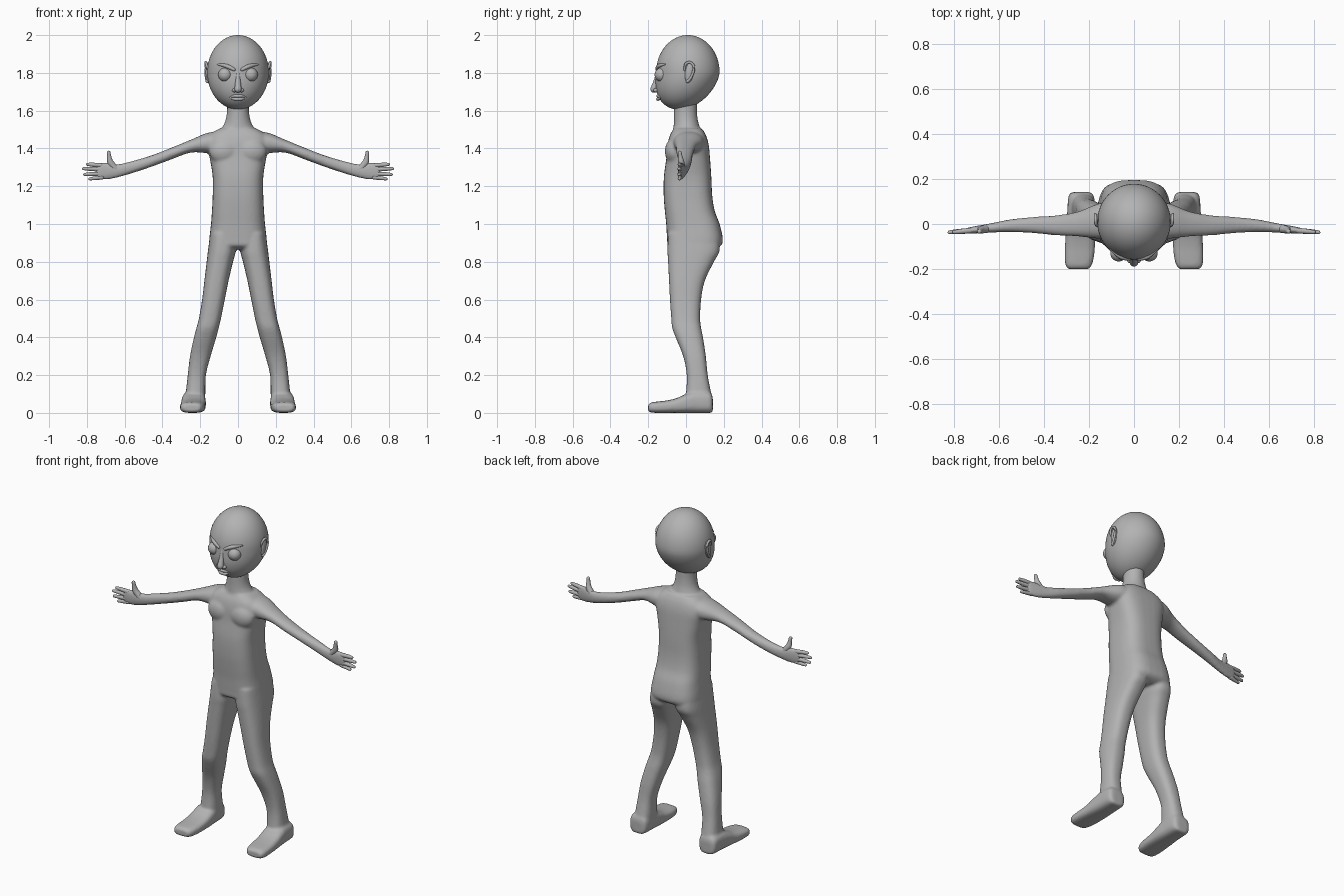
import bpy, bmesh, math
from mathutils import Vector, Matrix

if "Cube" in bpy.data.objects:
    bpy.data.objects.remove(bpy.data.objects["Cube"])

skin = bpy.data.materials.new("plain grey")
skin.diffuse_color = (0.45, 0.45, 0.45, 1)
skin.use_nodes = True
skin.node_tree.nodes["Principled BSDF"].inputs["Base Color"].default_value = skin.diffuse_color


def spline(rows, steps=5):
    """Catmull-Rom interpolation through rows of numbers."""
    out = []
    for i in range(len(rows) - 1):
        p0, p1 = rows[max(i - 1, 0)], rows[i]
        p2, p3 = rows[i + 1], rows[min(i + 2, len(rows) - 1)]
        for k in range(steps):
            t = k / steps
            out.append([0.5 * (2 * b + (c - a) * t + (2 * a - 5 * b + 4 * c - d) * t * t
                               + (3 * b - a - 3 * c + d) * t ** 3)
                        for a, b, c, d in zip(p0, p1, p2, p3)])
    out.append(list(rows[-1]))
    return out


def bridge(bm, rings):
    """Skin a list of point rings and cap both ends."""
    vs = [[bm.verts.new(p) for p in r] for r in rings]
    n = len(vs[0])
    for a, b in zip(vs, vs[1:]):
        for i in range(n):
            j = (i + 1) % n
            bm.faces.new((a[i], a[j], b[j], b[i]))
    bm.faces.new(vs[0][::-1])
    bm.faces.new(vs[-1])


def loft(bm, rows, axis, power=2.0, mirror=1, n=36):
    """Rows are (position on axis, a0, a1, b0, b1); each section is a superellipse."""
    rings = []
    for t, a0, a1, b0, b1 in spline(rows):
        ring = []
        for i in range(n):
            w = 2 * math.pi * i / n
            c, s = math.cos(w), math.sin(w)
            a = (a0 + a1) / 2 + (a1 - a0) / 2 * math.copysign(abs(c) ** (2 / power), c)
            b = (b0 + b1) / 2 + (b1 - b0) / 2 * math.copysign(abs(s) ** (2 / power), s)
            x, y, z = {'X': (t, a, b), 'Y': (a, t, b), 'Z': (a, b, t)}[axis]
            ring.append((x * mirror, y, z))
        rings.append(ring)
    bridge(bm, rings)


def tube(bm, rows, mirror=1, n=14):
    """Round-ended tapered tube through rows of (x, y, z, radius)."""
    rows = spline(rows, 4)
    pts = [Vector(r[:3]) for r in rows]
    rad = [r[3] for r in rows]
    d0, d1 = (pts[0] - pts[1]).normalized(), (pts[-1] - pts[-2]).normalized()
    caps = [math.radians(a) for a in (25, 50, 70, 85)]
    head = [(pts[0] + d0 * rad[0] * math.sin(a), rad[0] * math.cos(a)) for a in caps[::-1]]
    tail = [(pts[-1] + d1 * rad[-1] * math.sin(a), rad[-1] * math.cos(a)) for a in caps]
    path = head + list(zip(pts, rad)) + tail
    rings = []
    for i, (p, r) in enumerate(path):
        d = path[min(i + 1, len(path) - 1)][0] - path[max(i - 1, 0)][0]
        q = d.to_track_quat('Z', 'Y')
        ring = [p + q @ Vector((r * math.cos(2 * math.pi * k / n),
                                r * math.sin(2 * math.pi * k / n), 0)) for k in range(n)]
        rings.append([(v.x * mirror, v.y, v.z) for v in ring])
    bridge(bm, rings)


def ball(bm, centre, size, tilt=0.0, seg=32):
    m = Matrix.Translation(centre) @ Matrix.Rotation(tilt, 4, 'X') @ Matrix.Diagonal((*size, 1))
    return bmesh.ops.create_uvsphere(bm, u_segments=seg, v_segments=seg // 2,
                                     radius=1, matrix=m)['verts']


def finish(bm, name):
    bmesh.ops.recalc_face_normals(bm, faces=bm.faces)
    for f in bm.faces:
        f.smooth = True
    me = bpy.data.meshes.new(name)
    bm.to_mesh(me)
    bm.free()
    me.materials.append(skin)
    ob = bpy.data.objects.new(name, me)
    bpy.context.collection.objects.link(ob)
    return ob


# Body: overlapping lofts fused into one smooth skin
body = bmesh.new()
torso = [(.865, .13, -.06, .15), (.885, .15, -.095, .185), (.92, .152, -.1, .195),
         (1.0, .143, -.105, .178), (1.07, .138, -.112, .152), (1.15, .134, -.118, .139),
         (1.25, .134, -.117, .134), (1.35, .15, -.104, .127), (1.42, .165, -.098, .12),
         (1.47, .15, -.085, .106), (1.505, .1, -.065, .085)]
loft(body, [(z, -w, w, f, b) for z, w, f, b in torso], 'Z', 3.0)
neck = [(1.46, .12, -.07, .08), (1.515, .082, -.066, .072), (1.55, .066, -.064, .063),
        (1.6, .058, -.064, .058), (1.67, .058, -.064, .058)]
loft(body, [(z, -w, w, f, b) for z, w, f, b in neck], 'Z')

leg = [(.95, .012, .147, -.095, .17), (.86, .012, .159, -.098, .178), (.8, .026, .166, -.095, .148),
       (.7, .05, .178, -.09, .1), (.6, .07, .19, -.085, .08), (.5, .09, .207, -.078, .075),
       (.45, .102, .22, -.073, .08), (.4, .115, .233, -.055, .09), (.3, .145, .254, -.015, .105),
       (.2, .17, .266, .004, .115), (.1, .173, .277, .0, .133), (.03, .176, .285, -.005, .138)]
foot = [(.142, .2, .27, .0, .08), (.125, .178, .29, .0, .11), (.05, .172, .296, .0, .115),
        (0, .17, .3, .0, .1), (-.05, .171, .303, .0, .078), (-.1, .173, .306, .0, .066),
        (-.15, .178, .307, .0, .06), (-.185, .188, .303, .002, .055), (-.2, .2, .29, .008, .045)]
arm = [(.09, -.07, .1, 1.37, 1.49), (.16, -.065, .09, 1.375, 1.483), (.25, -.055, .055, 1.378, 1.446),
       (.35, -.05, .038, 1.343, 1.405), (.45, -.04, .031, 1.306, 1.366), (.55, -.036, .02, 1.272, 1.336),
       (.63, -.038, .004, 1.248, 1.318), (.69, -.041, -.007, 1.235, 1.325),
       (.735, -.043, -.016, 1.235, 1.324), (.752, -.04, -.022, 1.245, 1.315)]
for s in (1, -1):
    loft(body, leg, 'Z', 2.6, s)
    loft(body, foot, 'Y', 3.0, s)
    loft(body, arm, 'X', 2.2, s)
    ball(body, (s * .072, -.062, 1.385), (.08, .05, .07))      # chest muscle
ob = finish(body, "body")
rm = ob.modifiers.new("fuse", 'REMESH')
rm.mode, rm.voxel_size, rm.use_smooth_shade = 'VOXEL', .008, True
sm = ob.modifiers.new("soften", 'SMOOTH')
sm.factor, sm.iterations = .5, 6

# Fingers and thumbs
fingers = [[(.725, -.029, 1.31, .012), (.77, -.033, 1.314, .011), (.797, -.036, 1.316, .008)],
           [(.73, -.03, 1.289, .012), (.785, -.034, 1.292, .011), (.818, -.037, 1.293, .008)],
           [(.73, -.03, 1.266, .012), (.78, -.034, 1.264, .011), (.812, -.037, 1.262, .008)],
           [(.72, -.03, 1.247, .012), (.76, -.033, 1.242, .010), (.784, -.036, 1.239, .008)],
           [(.645, -.02, 1.29, .018), (.675, -.025, 1.325, .017), (.682, -.03, 1.355, .012),
            (.685, -.033, 1.378, .010)]]
for s, side in ((1, "left"), (-1, "right")):
    bm = bmesh.new()
    for f in fingers:
        tube(bm, f, s)
    finish(bm, side + "_fingers")

# Head: egg whose lower half leans forward to the chin
bm = bmesh.new()
for v in ball(bm, (0, .01, 1.803), (.163, .168, .197), seg=64):
    if v.co.z < 1.8:
        v.co.y -= .05 * ((1.8 - v.co.z) / .2) ** 1.2
finish(bm, "head")

# Eyes, brows and ears
for s, side in ((1, "left"), (-1, "right")):
    bm = bmesh.new()
    ball(bm, (s * .068, -.129, 1.79), (.037, .037, .037))
    finish(bm, side + "_eye")
    bm = bmesh.new()
    tube(bm, [(.022, -.154, 1.818, .009), (.06, -.144, 1.836, .011), (.105, -.112, 1.845, .005)], s)
    finish(bm, side + "_brow")
    bm = bmesh.new()
    ball(bm, (s * .16, .018, 1.802), (.011, .023, .054), -.15)
    tube(bm, [(.158, -.008, 1.815, .006), (.168, -.002, 1.846, .007), (.17, .02, 1.856, .007),
              (.171, .04, 1.838, .007), (.171, .038, 1.803, .007), (.168, .022, 1.77, .007),
              (.162, .008, 1.755, .009)], s)
    finish(bm, side + "_ear")

# Nose with nostrils
bm = bmesh.new()
tube(bm, [(0, -.147, 1.81, .010), (0, -.156, 1.765, .013), (0, -.17, 1.714, .019)])
for s in (1, -1):
    ball(bm, (s * .019, -.158, 1.708), (.012, .015, .011), seg=16)
finish(bm, "nose")

# Lips
bm = bmesh.new()
for z, r in ((1.678, .008), (1.662, .009)):
    tube(bm, [(-.042, -.134, 1.67, .003), (-.018, -.146, z, r), (0, -.149, z - .001, r),
              (.018, -.146, z, r), (.042, -.134, 1.67, .003)])
finish(bm, "lips")
